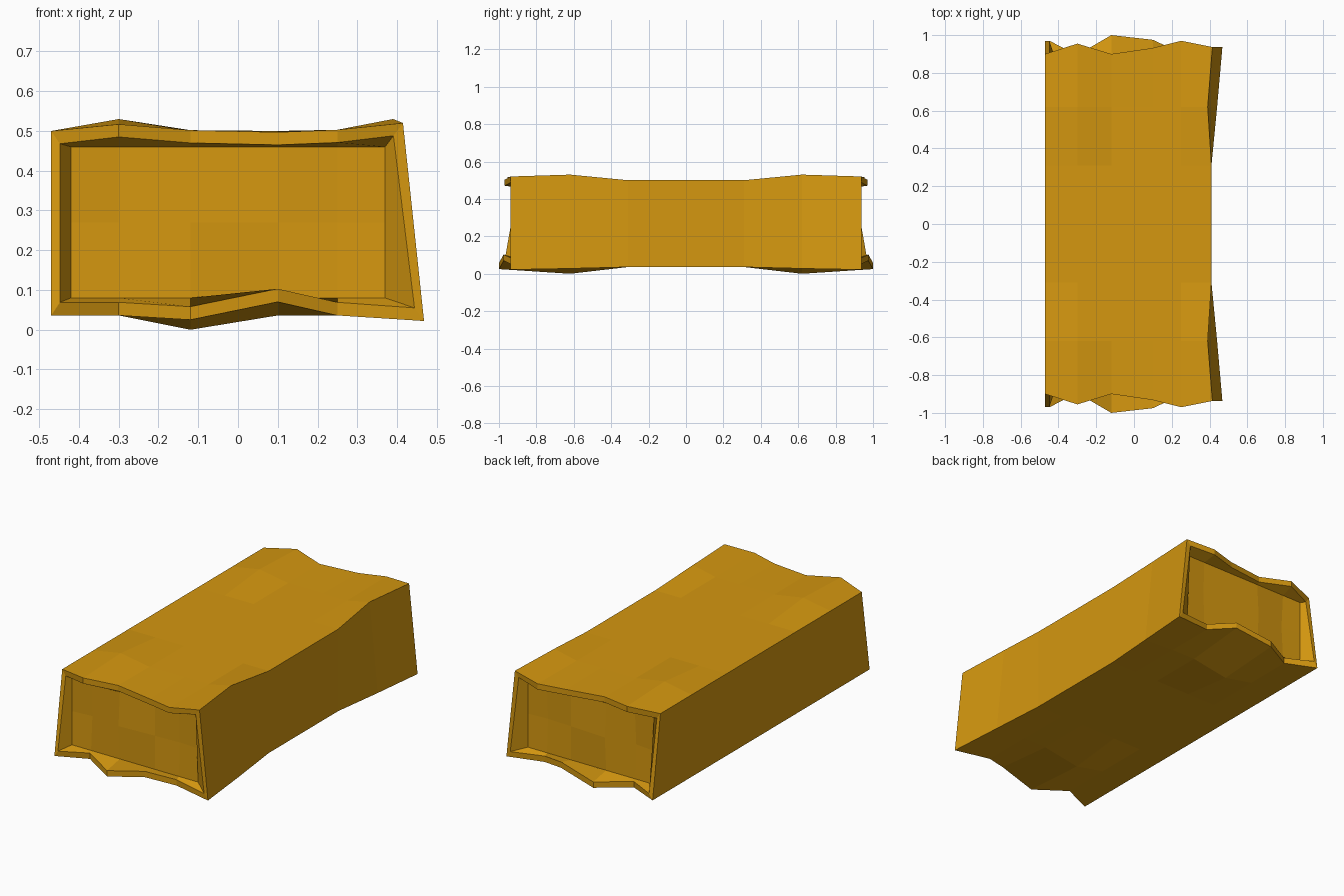
import bpy, bmesh

if "Cube" in bpy.data.objects:
    bpy.data.objects.remove(bpy.data.objects["Cube"])

gold = bpy.data.materials.new("gold")
gold.diffuse_color = (0.66, 0.31, 0.005, 1)
gold.use_nodes = True
gold.node_tree.nodes["Principled BSDF"].inputs["Base Color"].default_value = gold.diffuse_color

# Cross sections of one half: (x, z) per column, left to right; end y per column
cols = [-0.47, -0.30, -0.12, 0.10, 0.25]
right = {"mid": (0.41, 0.41), "hump": (0.39, 0.44), "end": (0.415, 0.468)}  # top x, bottom x
top_z = {"mid": [0.50] * 6,
         "hump": [0.50, 0.53, 0.50, 0.50, 0.50, 0.53],
         "end": [0.50, 0.517, 0.502, 0.497, 0.503, 0.52]}
bot_z = {"mid": [0.036] * 6,
         "hump": [0.036, 0.036, 0.0, 0.036, 0.036, 0.028],
         "end": [0.036, 0.036, 0.025, 0.07, 0.036, 0.022]}
end_top_y = [0.90, 0.955, 0.90, 0.932, 0.97, 0.937]
end_bot_y = [0.97, 0.895, 1.0, 0.975, 0.905, 0.937]
WALL_Y = 0.885


def ring(kind, s, y):
    """Closed loop of 12 points: along the top, then back along the bottom."""
    ty, by = (end_top_y, end_bot_y) if kind == "end" else ([y] * 6, [y] * 6)
    top = [(x, s * ty[i], top_z[kind][i]) for i, x in enumerate(cols + [right[kind][0]])]
    bot = [(x, s * by[i], bot_z[kind][i]) for i, x in enumerate(cols + [right[kind][1]])]
    return top + bot[::-1]


def bridge(bm, a, b):
    for i in range(12):
        j = (i + 1) % 12
        bm.faces.new((a[i], a[j], b[j], b[i]))


bm = bmesh.new()
add = lambda pts: [bm.verts.new(p) for p in pts]

# Outer shell
rows = [("end", -1, 0), ("hump", -1, 0.62), ("mid", -1, 0.31),
        ("mid", 1, 0.31), ("hump", 1, 0.62), ("end", 1, 0)]
loops = [add(ring(*r)) for r in rows]
for a, b in zip(loops, loops[1:]):
    bridge(bm, a, b)

# Rim, shallow recess and slightly uneven end wall at both ends
wall_x = [-0.42] + cols[1:] + [0.37]
for s, outer in ((-1, loops[0]), (1, loops[-1])):
    rim = []
    for i, v in enumerate(outer):
        x, y, z = v.co
        x += 0.022 if i in (0, 11) else -0.024 if i in (5, 6) else 0
        rim.append((x, y, z + (-0.032 if i < 6 else 0.033)))
    rim = add(rim)
    bridge(bm, outer, rim)
    grid = []
    for z in (0.46, 0.27, 0.08):
        grid.append(add([(x, s * WALL_Y, z) for x in wall_x]))
    grid[1][1].co.y -= s * 0.012
    grid[1][2].co.y += s * 0.012
    grid[1][4].co.y -= s * 0.008
    bridge(bm, rim, grid[0] + grid[2][::-1])
    for a, b in zip(grid, grid[1:]):
        for i in range(5):
            bm.faces.new((a[i], a[i + 1], b[i + 1], b[i]))

bmesh.ops.recalc_face_normals(bm, faces=bm.faces)
me = bpy.data.meshes.new("bar")
bm.to_mesh(me)
bm.free()
me.materials.append(gold)

# Stand it exactly on the ground
low = min(v.co.z for v in me.vertices)
for v in me.vertices:
    v.co.z -= low
bar = bpy.data.objects.new("hollow_ended_bar", me)
bpy.context.collection.objects.link(bar)
